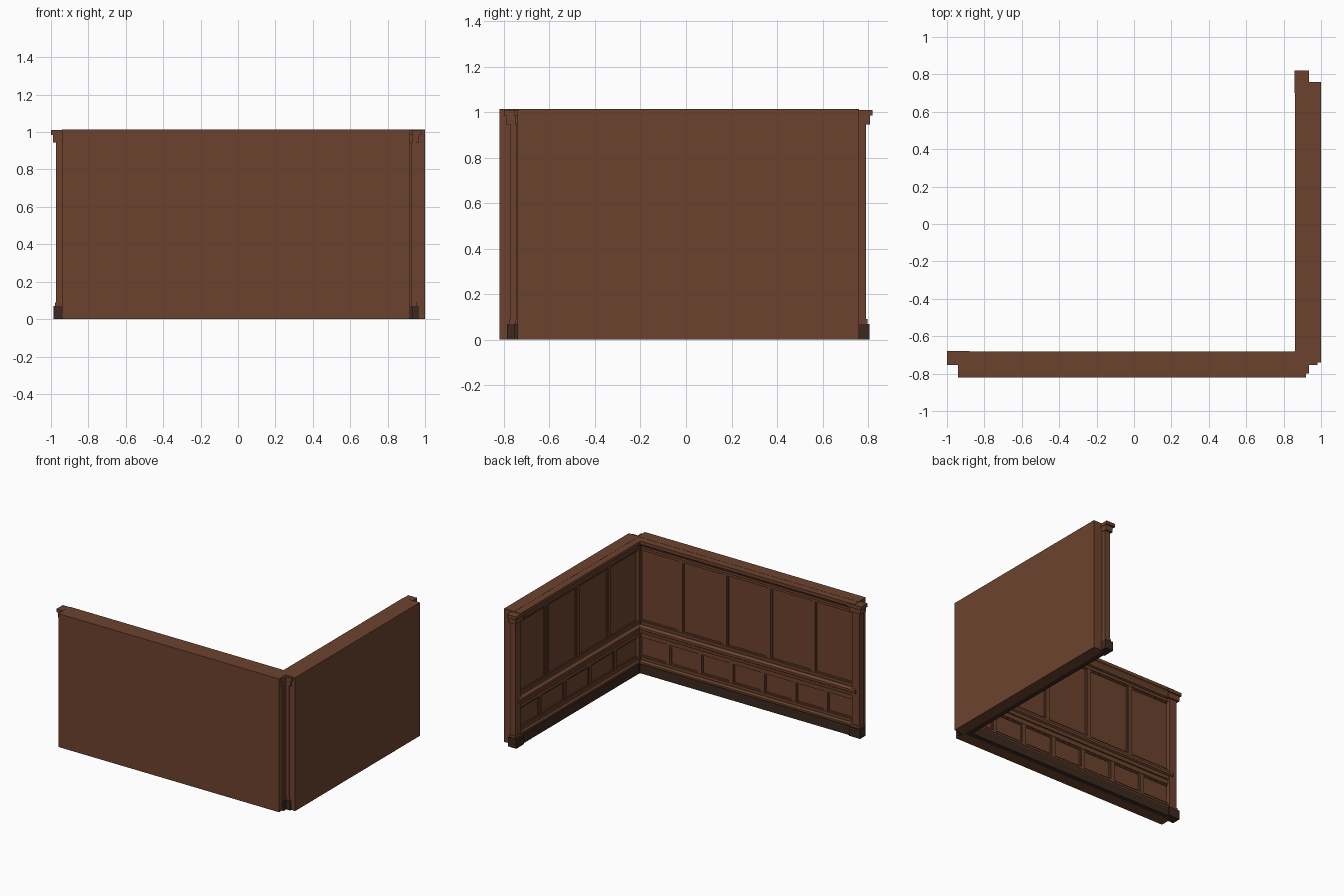
import bpy, bmesh, math
from mathutils import Vector

if "Cube" in bpy.data.objects:
    bpy.data.objects.remove(bpy.data.objects["Cube"])


def material(name, rgb):
    m = bpy.data.materials.new(name)
    m.diffuse_color = (*rgb, 1)
    m.use_nodes = True
    m.node_tree.nodes["Principled BSDF"].inputs["Base Color"].default_value = m.diffuse_color
    return m


WOOD = material("brown wood", (0.150, 0.055, 0.027))
DARK = material("dark wood", (0.045, 0.022, 0.014))


def box(bm, s0, s1, d0, d1, z0, z1):
    r = bmesh.ops.create_cube(bm, size=1)
    for v in r["verts"]:
        v.co = Vector((s0 + (v.co.x + .5) * (s1 - s0),
                       d0 + (v.co.y + .5) * (d1 - d0),
                       z0 + (v.co.z + .5) * (z1 - z0)))


def prism(bm, s0, s1, profile):
    # extrude a (depth, height) profile along the wall
    f = bm.faces.new([bm.verts.new((s0, d, z)) for d, z in profile])
    r = bmesh.ops.extrude_face_region(bm, geom=[f])
    for v in r["geom"]:
        if isinstance(v, bmesh.types.BMVert):
            v.co.x = s1


def finish(bm, name, mat, place):
    bmesh.ops.recalc_face_normals(bm, faces=bm.faces)
    me = bpy.data.meshes.new(name)
    bm.to_mesh(me)
    bm.free()
    me.materials.append(mat)
    ob = bpy.data.objects.new(name, me)
    ob.location, ob.rotation_euler.z = place
    bpy.context.collection.objects.link(ob)


def frames(bm, L, n, z0, z1):
    # stiles between panels plus a thin moulding round each panel
    w, e, m = 2 * L / n, 0.013, 0.010
    for i in range(n + 1):
        c = -L + i * w
        box(bm, max(c - e, -L), min(c + e, L), 0.08, 0.100, z0, z1)
    for i in range(n):
        a, b = -L + i * w + e, -L + (i + 1) * w - e
        box(bm, a, a + m, 0.08, 0.094, z0, z1)
        box(bm, b - m, b, 0.08, 0.094, z0, z1)
        box(bm, a + m, b - m, 0.08, 0.094, z0, z0 + m)
        box(bm, a + m, b - m, 0.08, 0.094, z1 - m, z1)


def wall(tag, L, upper, lower, place):
    def part(name, mat, build):
        bm = bmesh.new()
        build(bm)
        finish(bm, tag + "_" + name, mat, place)

    # solid backing with the recessed panel face
    part("backing", WOOD, lambda bm: box(bm, -L, L, 0, 0.087, 0, 1.015))

    # panel framing, upper and lower rows
    def framing(bm):
        frames(bm, L, upper, 0.385, 0.925)
        frames(bm, L, lower, 0.115, 0.265)
        for z0, z1 in ((0.09, 0.115), (0.265, 0.385), (0.925, 0.96)):
            box(bm, -L, L, 0.08, 0.102, z0, z1)
    part("panel_frames", WOOD, framing)

    # crown, chair rail and skirting
    part("crown", WOOD, lambda bm: prism(bm, -L, L, [
        (.08, 1.014), (.139, 1.014), (.139, .99), (.130, .985),
        (.118, .965), (.118, .95), (.108, .945), (.08, .945)]))
    part("chair_rail", WOOD, lambda bm: prism(bm, -L, L, [
        (.08, .365), (.110, .365), (.128, .352), (.128, .333),
        (.115, .325), (.112, .30), (.08, .295)]))
    part("skirting_top", WOOD, lambda bm: prism(bm, -L, L, [
        (.08, .095), (.108, .095), (.118, .083), (.118, .07), (.08, .07)]))
    part("skirting", DARK, lambda bm: box(bm, -L, L, 0.08, 0.124, 0, 0.07))

    # end pilasters: shaft, stepped capital and base block
    def shafts(bm):
        for c in (-L, L):
            for h, d0, d1, z0, z1 in ((.032, .072, .118, .07, .96),
                                      (.038, .070, .124, .07, .09),
                                      (.048, .068, .130, .945, .985),
                                      (.060, .065, .141, .985, 1.010)):
                box(bm, c - h, c + h, d0, d1, z0, z1)
    part("pilasters", WOOD, shafts)

    def bases(bm):
        for c in (-L, L):
            box(bm, c - .046, c + .046, .066, .134, 0, .07)
    part("pilaster_bases", DARK, bases)


# long wall faces +y, short wall faces -x
wall("long_wall", 0.93, 5, 7, (Vector((-0.01, -0.82, 0)), 0))
wall("short_wall", 0.75, 4, 5, (Vector((1.0, 0.01, 0)), math.pi / 2))
